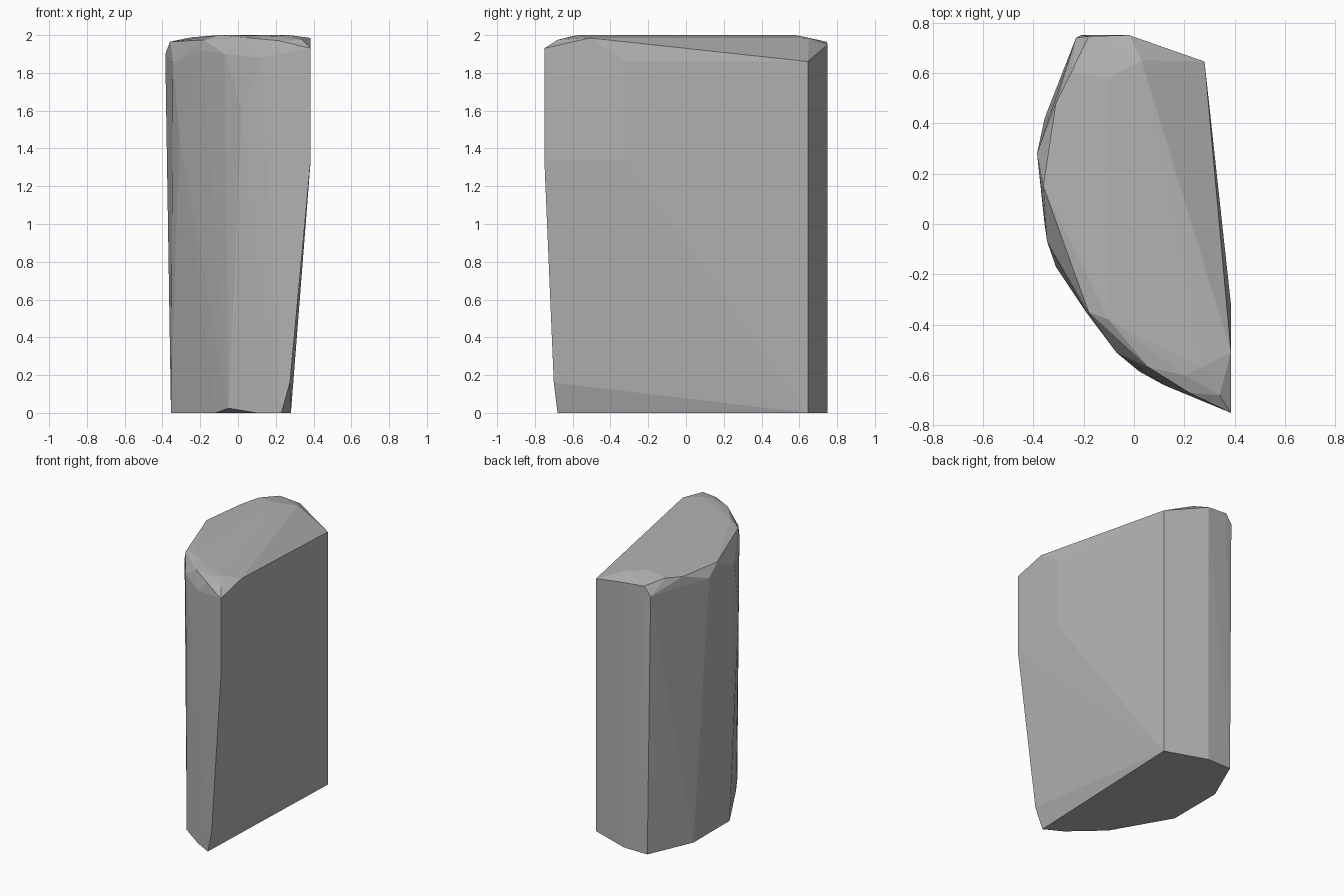
import bpy
import bmesh

# Remove the default object
cube = bpy.data.objects.get("Cube")
if cube:
    bpy.data.objects.remove(cube, do_unlink=True)

# Stone colour
stone = bpy.data.materials.new("stone_grey")
stone.use_nodes = True
grey = (0.45, 0.45, 0.45, 1)
stone.diffuse_color = grey
stone.node_tree.nodes["Principled BSDF"].inputs["Base Color"].default_value = grey

# Corners of the faceted stone, grouped by region
base = [(.28, .645, 0), (-.02, .75, 0), (-.21, .75, 0), (-.355, .42, 0),
        (-.355, .0, 0), (-.12, -.41, 0), (.1, -.61, 0), (.23, -.68, 0)]
lower_chips = [(-.05, -.525, .025), (.275, -.70, .16)]
flat_side = [(.28, .645, 1.86), (.385, -.32, 1.34), (.385, -.32, 1.86),
             (.385, -.75, 1.34), (.385, -.75, 1.93)]
curved_side = [(-.31, -.17, 1.47), (.02, -.585, 1.6), (.12, -.64, 1.88),
               (-.19, -.35, 1.92), (-.345, -.07, 1.85), (-.07, -.51, 1.9),
               (-.385, .28, 1.9), (-.23, .74, 1.9)]
shoulder = [(-.02, .75, 1.95), (-.18, .745, 1.965), (-.31, .48, 1.97),
            (-.36, .15, 1.965), (-.18, -.35, 1.975), (.06, -.57, 1.985),
            (.22, -.67, 1.97), (.34, -.68, 1.975), (.385, -.51, 1.985)]
crown = [(.03, .65, 1.985), (-.1, .58, 2), (-.25, .6, 1.988),
         (.2, -.6, 1.995), (.27, -.57, 2), (-.1, -.38, 2)]

# Wrap the corners in a convex shell and merge its coplanar faces
bm = bmesh.new()
for group in (base, lower_chips, flat_side, curved_side, shoulder, crown):
    for corner in group:
        bm.verts.new(corner)
bmesh.ops.convex_hull(bm, input=bm.verts[:])
loose = [v for v in bm.verts if not v.link_faces]
bmesh.ops.delete(bm, geom=loose, context='VERTS')
bmesh.ops.dissolve_limit(bm, angle_limit=0.01, verts=bm.verts[:], edges=bm.edges[:])
bmesh.ops.recalc_face_normals(bm, faces=bm.faces[:])

mesh = bpy.data.meshes.new("standing_stone")
bm.to_mesh(mesh)
bm.free()
mesh.materials.append(stone)
rock = bpy.data.objects.new("standing_stone", mesh)
bpy.context.collection.objects.link(rock)
